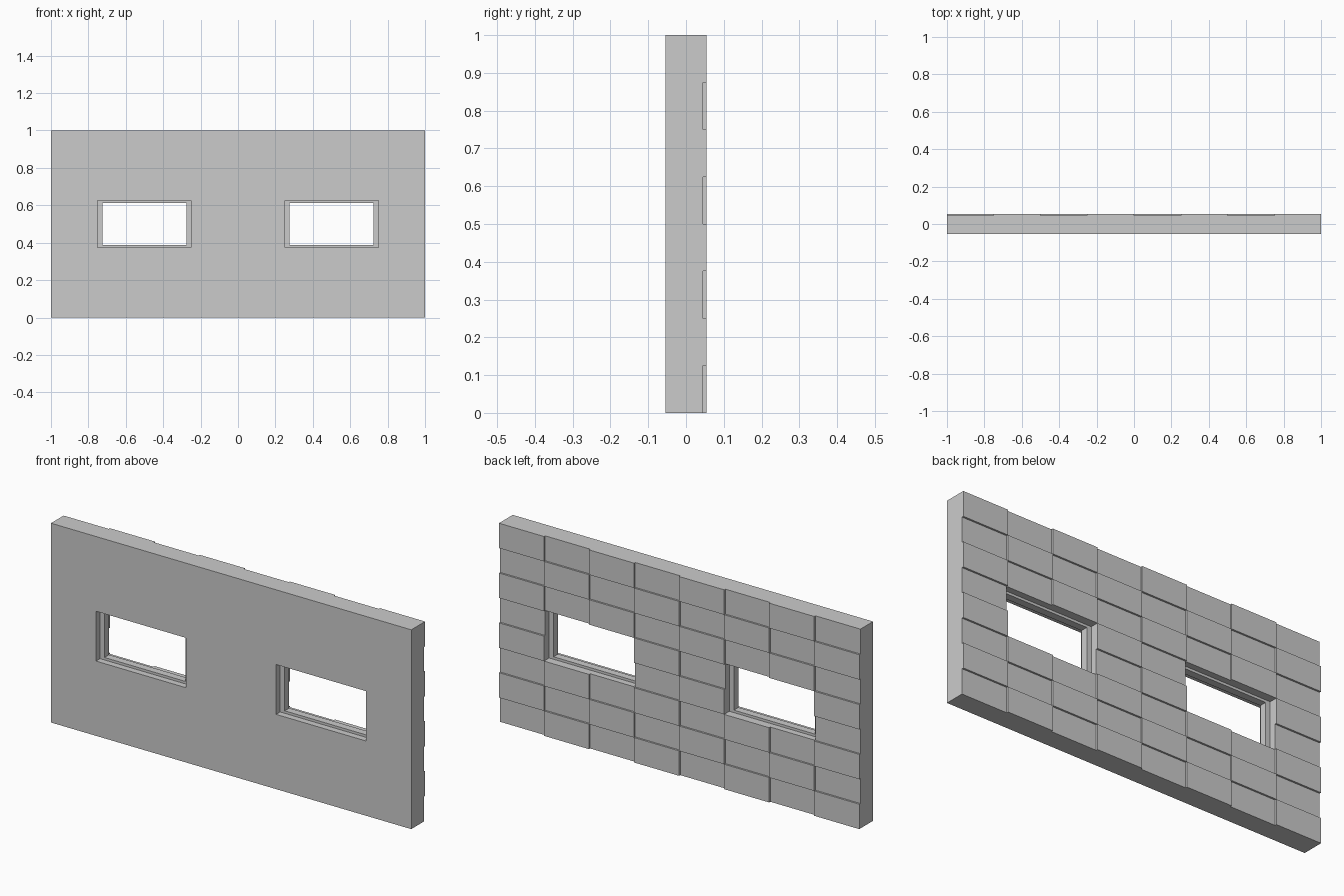
import bpy, bmesh
from mathutils import Vector

if "Cube" in bpy.data.objects:
    bpy.data.objects.remove(bpy.data.objects["Cube"])

COLS, ROWS, TW, TH = 8, 8, 0.25, 0.125
FRONT, BACK, RAISE = -0.0545, 0.0455, 0.009


def finish(bm, name):
    bmesh.ops.recalc_face_normals(bm, faces=bm.faces)
    mesh = bpy.data.meshes.new(name)
    bm.to_mesh(mesh)
    bm.free()
    obj = bpy.data.objects.new(name, mesh)
    bpy.context.collection.objects.link(obj)
    return obj


def extrude_y(bm, faces, depth):
    geom = bmesh.ops.extrude_face_region(bm, geom=faces)["geom"]
    verts = [g for g in geom if isinstance(g, bmesh.types.BMVert)]
    bmesh.ops.translate(bm, verts=verts, vec=(0, depth, 0))
    return [g for g in geom if isinstance(g, bmesh.types.BMFace)]


# Wall slab: tile grid with two window openings left out
bm = bmesh.new()
grid = [[bm.verts.new((-1 + c * TW, FRONT, r * TH)) for r in range(ROWS + 1)]
        for c in range(COLS + 1)]
for c in range(COLS):
    for r in range(ROWS):
        if c in (1, 2, 5, 6) and r in (3, 4):
            continue
        bm.faces.new((grid[c][r], grid[c + 1][r], grid[c + 1][r + 1], grid[c][r + 1]))
back_faces = extrude_y(bm, bm.faces[:], BACK - FRONT)

# Raised checkerboard tiles on the back
raised = []
for f in back_faces:
    p = f.calc_center_median()
    if (int((p.x + 1) / TW) + int(p.z / TH)) % 2 == 0:
        raised.append(f)
new = bmesh.ops.extrude_discrete_faces(bm, faces=raised)["faces"]
for f in new:
    bmesh.ops.translate(bm, verts=f.verts[:], vec=(0, RAISE, 0))
finish(bm, "tiled_wall")


# Window frames set in the middle of the wall thickness
def window_frame(name, cx, cz=0.5, depth=0.036):
    bm = bmesh.new()
    y = (FRONT + BACK - depth) / 2
    signs = [(-1, -1), (1, -1), (1, 1), (-1, 1)]
    outer = [bm.verts.new((cx + sx * 0.25, y, cz + sz * 0.125)) for sx, sz in signs]
    inner = [bm.verts.new((cx + sx * 0.225, y, cz + sz * 0.1125)) for sx, sz in signs]
    for i in range(4):
        j = (i + 1) % 4
        bm.faces.new((outer[i], outer[j], inner[j], inner[i]))
    extrude_y(bm, bm.faces[:], depth)
    finish(bm, name)


window_frame("window_frame_left", -0.5)
window_frame("window_frame_right", 0.5)
